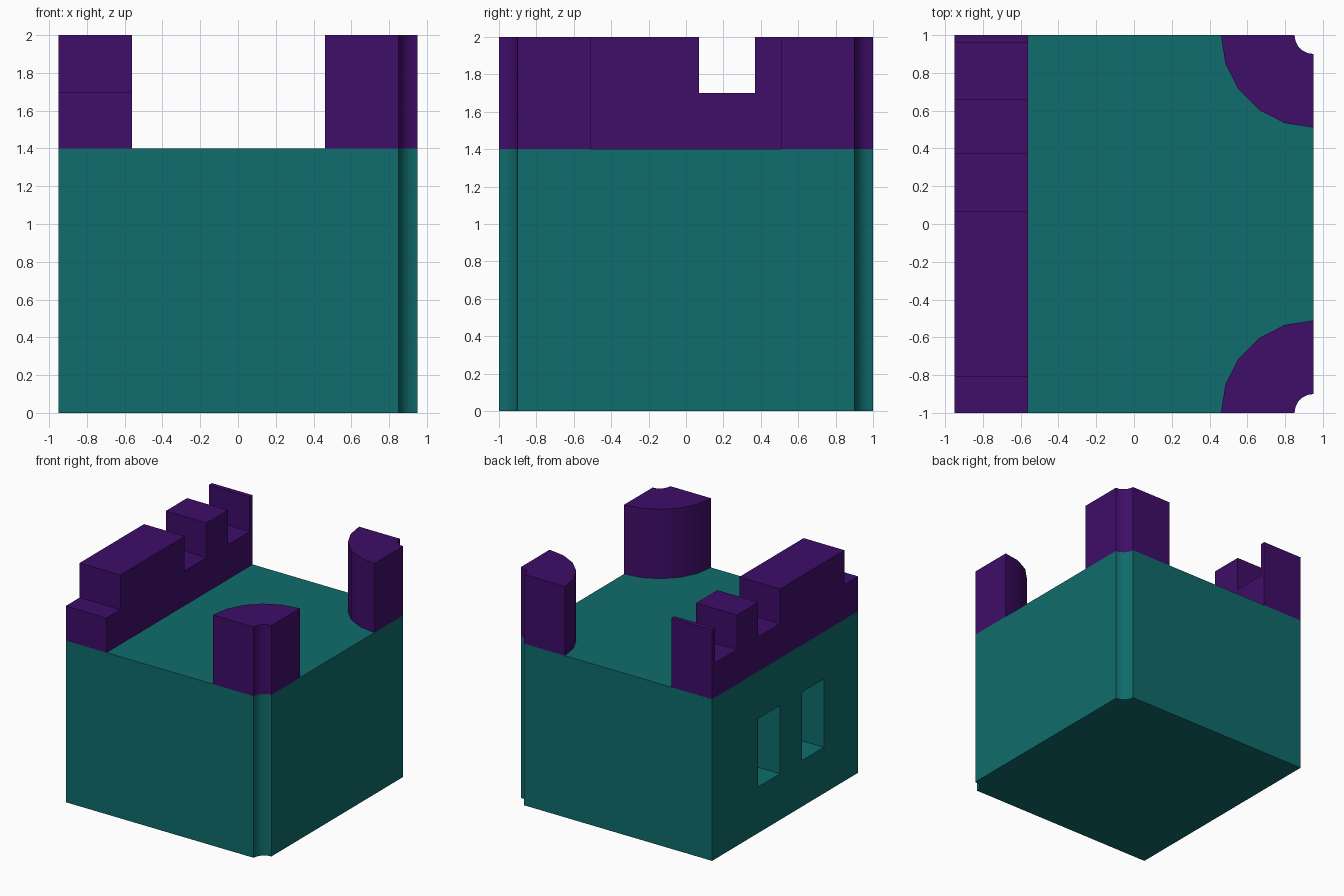
import bpy, bmesh
from math import sin, cos, pi, radians
from mathutils import Vector

cube = bpy.data.objects.get("Cube")
if cube:
    bpy.data.objects.remove(cube, do_unlink=True)

HX, HY = 0.95, 1.0        # half width and half depth
DECK, TOP = 1.4, 2.0      # deck height and overall height
NOTCH_R, TOWER_R = 0.1, 0.49
WALL_X = -0.56            # inner face of the parapet


def material(name, rgb):
    mat = bpy.data.materials.new(name)
    mat.use_nodes = True
    mat.diffuse_color = (*rgb, 1)
    mat.node_tree.nodes["Principled BSDF"].inputs["Base Color"].default_value = (*rgb, 1)
    return mat


teal = material("teal", (0.005, 0.15, 0.15))
purple = material("purple", (0.05, 0.004, 0.14))


def prism(name, points, offset, mat):
    """Extrude a planar outline of 3D points along an offset."""
    bm = bmesh.new()
    face = bm.faces.new([bm.verts.new(p) for p in points])
    out = bmesh.ops.extrude_face_region(bm, geom=[face], use_keep_orig=True)
    moved = [v for v in out["geom"] if isinstance(v, bmesh.types.BMVert)]
    bmesh.ops.translate(bm, verts=moved, vec=Vector(offset))
    bmesh.ops.recalc_face_normals(bm, faces=bm.faces)
    mesh = bpy.data.meshes.new(name)
    bm.to_mesh(mesh)
    bm.free()
    mesh.materials.append(mat)
    obj = bpy.data.objects.new(name, mesh)
    bpy.context.collection.objects.link(obj)
    return obj


def smooth(obj):
    bpy.ops.object.select_all(action="DESELECT")
    obj.select_set(True)
    bpy.context.view_layer.objects.active = obj
    bpy.ops.object.shade_smooth_by_angle(angle=radians(30))


def corner_arc(radius, side, z, steps=5):
    """Quarter arc about a +x corner, from the end face to the +x face."""
    angles = [i * pi / 2 / steps for i in range(steps + 1)]
    return [(HX - radius * cos(a), side * (HY - radius * sin(a)), z) for a in angles]


# Base block with a scooped groove down both +x corners
outline = [(-HX, HY, 0), (-HX, -HY, 0)]
outline += corner_arc(NOTCH_R, -1, 0) + corner_arc(NOTCH_R, 1, 0)[::-1]
base = prism("castle_base", outline, (0, 0, DECK), teal)

# Two window recesses in the -x wall
for y in (0.07, -0.53):
    z0, z1 = 0.4, 0.99
    opening = [(-HX - 0.1, y, z0), (-HX - 0.1, y + 0.3, z0),
               (-HX - 0.1, y + 0.3, z1), (-HX - 0.1, y, z1)]
    cutter = prism("window_cutter", opening, (WALL_X + HX + 0.1, 0, 0), teal)
    cutter.hide_render = True
    cut = base.modifiers.new("window", "BOOLEAN")
    cut.operation, cut.solver, cut.object = "DIFFERENCE", "EXACT", cutter
    bpy.context.view_layer.objects.active = base
    bpy.ops.object.modifier_apply(modifier=cut.name)
    bpy.data.objects.remove(cutter, do_unlink=True)
smooth(base)

# Stepped parapet along the -x wall, low and high in turn
steps = [-HY, -0.81, 0.07, 0.37, 0.66, 0.96, HY]
profile = [(-HX, HY, DECK), (-HX, -HY, DECK)]
for i, (y0, y1) in enumerate(zip(steps, steps[1:])):
    z = TOP if i % 2 else 1.7
    profile += [(-HX, y0, z), (-HX, y1, z)]
prism("parapet", profile, (WALL_X + HX, 0, 0), purple)

# Quarter-round turrets that carry the corner grooves upward
for name, side in (("front_turret", -1), ("back_turret", 1)):
    ring = corner_arc(TOWER_R, side, DECK) + corner_arc(NOTCH_R, side, DECK)[::-1]
    smooth(prism(name, ring, (0, 0, TOP - DECK), purple))
